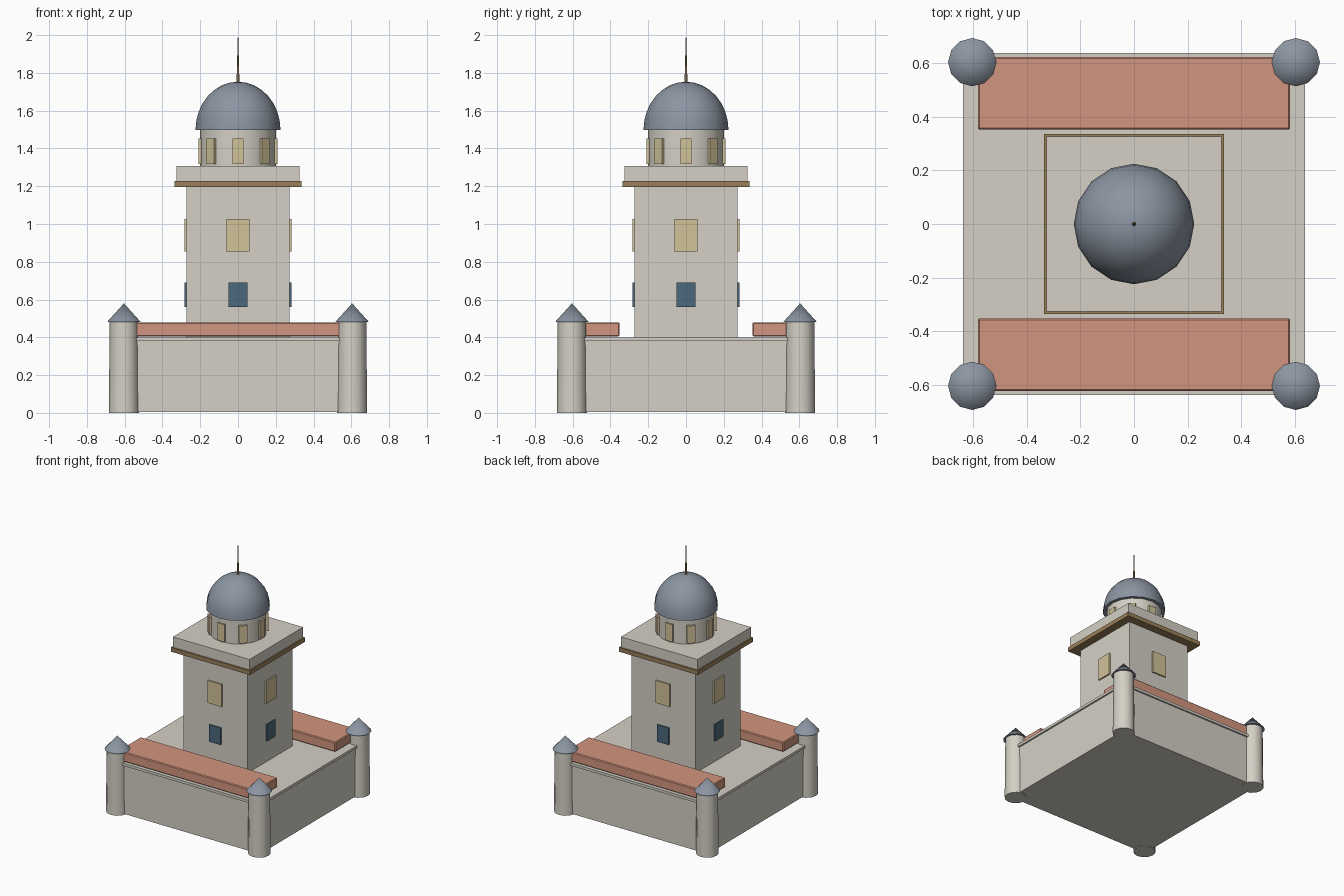
import bpy
import bmesh
from math import pi, sin, cos
from mathutils import Matrix

cube = bpy.data.objects.get("Cube")
if cube:
    bpy.data.objects.remove(cube, do_unlink=True)


def material(name, rgb):
    mat = bpy.data.materials.new(name)
    mat.use_nodes = True
    colour = (*rgb, 1)
    mat.diffuse_color = colour
    mat.node_tree.nodes["Principled BSDF"].inputs["Base Color"].default_value = colour
    return mat


stone = material("pale stone", (0.66, 0.63, 0.56))
tile = material("terracotta", (0.65, 0.30, 0.21))
slate = material("slate grey", (0.26, 0.30, 0.36))
bronze = material("bronze", (0.32, 0.21, 0.10))
warm_glass = material("warm glass", (0.64, 0.54, 0.32))
blue_glass = material("blue glass", (0.07, 0.14, 0.20))


def add(name, bm, mat, smooth=False):
    mesh = bpy.data.meshes.new(name)
    bmesh.ops.recalc_face_normals(bm, faces=bm.faces)
    bm.to_mesh(mesh)
    bm.free()
    mesh.materials.append(mat)
    obj = bpy.data.objects.new(name, mesh)
    bpy.context.collection.objects.link(obj)
    if smooth:
        bpy.ops.object.select_all(action="DESELECT")
        obj.select_set(True)
        bpy.context.view_layer.objects.active = obj
        bpy.ops.object.shade_smooth_by_angle(angle=pi / 4)
    return obj


def box(name, size, centre, mat, turn=0, bevel=0):
    bm = bmesh.new()
    bmesh.ops.create_cube(bm, size=1)
    bmesh.ops.scale(bm, vec=size, verts=bm.verts)
    if bevel:
        bmesh.ops.bevel(bm, geom=bm.edges[:], offset=bevel, segments=1, affect="EDGES")
    place = Matrix.Translation(centre) @ Matrix.Rotation(turn, 4, "Z")
    bmesh.ops.transform(bm, matrix=place, verts=bm.verts)
    return add(name, bm, mat)


def block(name, half, low, high, mat):
    return box(name, (2 * half, 2 * half, high - low), (0, 0, (low + high) / 2), mat)


def cone(name, sides, r_low, r_high, low, high, mat, x=0, y=0):
    bm = bmesh.new()
    bmesh.ops.create_cone(bm, cap_ends=True, segments=sides, radius1=r_low,
                          radius2=r_high, depth=high - low)
    bmesh.ops.translate(bm, vec=(x, y, (low + high) / 2), verts=bm.verts)
    return add(name, bm, mat, True)


# Walled base with its ledge
block("base_wall", 0.625, 0.005, 0.38, stone)
block("base_ledge", 0.638, 0.38, 0.40, stone)

# Tiled roofs along the front and back
for name, side in (("front_roof", -1), ("back_roof", 1)):
    box(name, (1.165, 0.272, 0.075), (0, side * 0.488, 0.442), tile, bevel=0.006)

# Corner turrets
for depth, y in (("front", -0.604), ("back", 0.604)):
    for side, x in (("right", -0.604), ("left", 0.604)):
        cone(f"{depth}_{side}_turret", 12, 0.08, 0.075, 0, 0.48, stone, x, y)
        cone(f"{depth}_{side}_turret_roof", 12, 0.09, 0, 0.48, 0.58, slate, x, y)

# Main tower, cornice and parapet
block("tower", 0.273, 0.40, 1.20, stone)
block("cornice", 0.336, 1.195, 1.228, bronze)
block("parapet", 0.326, 1.228, 1.308, stone)

# Tower windows, two on every side
for i in range(4):
    a = i * pi / 2
    x, y = 0.273 * sin(a), -0.273 * cos(a)
    box(f"upper_window_{i + 1}", (0.12, 0.022, 0.172), (x, y, 0.941), warm_glass, a)
    box(f"lower_window_{i + 1}", (0.10, 0.022, 0.13), (x, y, 0.625), blue_glass, a)

# Round lantern with a ring of windows
cone("lantern", 16, 0.2, 0.2, 1.308, 1.50, stone)
for i in range(8):
    a = i * pi / 4
    box(f"lantern_window_{i + 1}", (0.06, 0.022, 0.135),
        (0.198 * sin(a), -0.198 * cos(a), 1.384), warm_glass, a)

# Dome
bm = bmesh.new()
bmesh.ops.create_uvsphere(bm, u_segments=16, v_segments=16, radius=1)
bmesh.ops.bisect_plane(bm, geom=bm.verts[:] + bm.edges[:] + bm.faces[:], dist=0.001,
                       plane_co=(0, 0, 0), plane_no=(0, 0, 1), clear_inner=True)
bmesh.ops.holes_fill(bm, edges=[e for e in bm.edges if e.is_boundary])
bmesh.ops.scale(bm, vec=(0.225, 0.225, 0.255), verts=bm.verts)
bmesh.ops.translate(bm, vec=(0, 0, 1.498), verts=bm.verts)
add("dome", bm, slate, True)

# Finial
cone("finial", 8, 0.008, 0.001, 1.745, 2.0, bronze)
